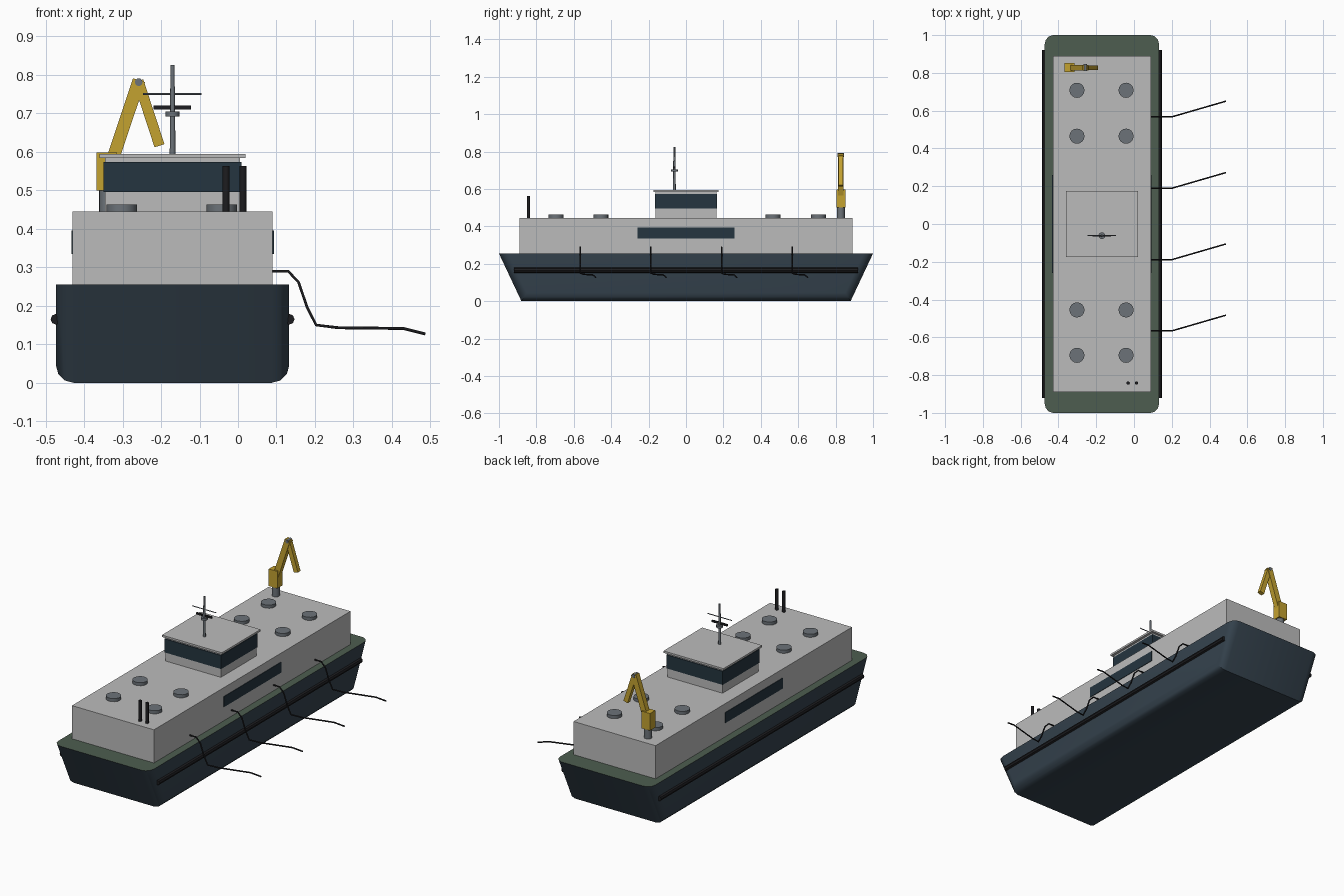
import bpy, bmesh, math
from mathutils import Vector

if "Cube" in bpy.data.objects:
    bpy.data.objects.remove(bpy.data.objects["Cube"])

CX = -0.17  # centreline of the vessel


def material(name, rgb):
    m = bpy.data.materials.new(name)
    m.diffuse_color = (*rgb, 1)
    m.use_nodes = True
    m.node_tree.nodes["Principled BSDF"].inputs["Base Color"].default_value = m.diffuse_color
    return m


HULL = material("hull_paint", (0.035, 0.055, 0.075))
DECK = material("deck_green", (0.075, 0.11, 0.08))
WALL = material("wall_grey", (0.5, 0.5, 0.5))
GLASS = material("dark_glass", (0.018, 0.035, 0.05))
STEEL = material("steel", (0.15, 0.17, 0.19))
BLACK = material("black", (0.012, 0.012, 0.014))
YELLOW = material("crane_yellow", (0.55, 0.36, 0.03))


def finish(name, bm, mat):
    bmesh.ops.recalc_face_normals(bm, faces=bm.faces)
    me = bpy.data.meshes.new(name)
    bm.to_mesh(me)
    bm.free()
    ob = bpy.data.objects.new(name, me)
    bpy.context.collection.objects.link(ob)
    me.materials.append(mat)
    return ob


def smooth(ob, angle=35):
    bpy.ops.object.select_all(action='DESELECT')
    ob.select_set(True)
    bpy.context.view_layer.objects.active = ob
    bpy.ops.object.shade_smooth_by_angle(angle=math.radians(angle))


def box(name, x, y, z, mat):
    """Box from (min, max) ranges."""
    bm = bmesh.new()
    bmesh.ops.create_cube(bm, size=1)
    for v in bm.verts:
        v.co = Vector([(r[0] + r[1]) / 2 + c * (r[1] - r[0]) for c, r in zip(v.co, (x, y, z))])
    return finish(name, bm, mat)


def rod(name, a, b, r, mat, sides=16, r2=None):
    """Cylinder or cone between two points."""
    a, b = Vector(a), Vector(b)
    bm = bmesh.new()
    bmesh.ops.create_cone(bm, cap_ends=True, segments=sides, radius1=r,
                          radius2=r if r2 is None else r2, depth=(b - a).length)
    ob = finish(name, bm, mat)
    ob.location = (a + b) / 2
    ob.rotation_euler = (b - a).to_track_quat('Z', 'Y').to_euler()
    smooth(ob)
    return ob


def beam(name, a, b, width, y, mat):
    """Square beam in the XZ plane between two (x, z) points."""
    d = (Vector(b) - Vector(a))
    n = Vector((-d.y, d.x)).normalized() * width / 2
    bm = bmesh.new()
    corners = [Vector(a) - n, Vector(b) - n, Vector(b) + n, Vector(a) + n]
    rings = [[bm.verts.new((c.x, yy, c.y)) for c in corners] for yy in y]
    bm.faces.new(rings[0])
    bm.faces.new(rings[1])
    for i in range(4):
        j = (i + 1) % 4
        bm.faces.new((rings[0][i], rings[0][j], rings[1][j], rings[1][i]))
    return finish(name, bm, mat)


# Hull: raked ends, rounded corners and bilges
bm = bmesh.new()
bmesh.ops.create_cube(bm, size=1)
for v in bm.verts:
    top = v.co.z > 0
    v.co = (CX + v.co.x * 0.606, v.co.y * (2.0 if top else 1.76), 0.255 if top else 0)
edges = []
for e in bm.edges:
    p, q = e.verts[0].co, e.verts[1].co
    upright = abs(p.z - q.z) > 0.1
    bilge = p.z < 0.01 and q.z < 0.01 and abs(p.y - q.y) > 0.1
    if upright or bilge:
        edges.append(e)
bmesh.ops.bevel(bm, geom=edges, offset=0.045, segments=3, profile=0.5, affect='EDGES')
hull = finish("hull", bm, HULL)
hull.data.materials.append(DECK)
smooth(hull)
for p in hull.data.polygons:
    if p.normal.z > 0.9:
        p.material_index = 1

# Rubbing fenders and superstructure window bands on both sides
for s, side in ((-1, "left"), (1, "right")):
    x = CX + s * 0.303
    rod("fender_" + side, (x, -0.92, 0.165), (x, 0.92, 0.165), 0.014, BLACK, 8)
    x = CX + s * 0.26
    box("window_band_" + side, (x - 0.003, x + 0.003), (-0.26, 0.26), (0.335, 0.395), GLASS)

# Long superstructure
box("superstructure", (-0.43, 0.09), (-0.89, 0.89), (0.25, 0.445), WALL)

# Bridge house
box("bridge_walls", (-0.345, 0.005), (-0.162, 0.162), (0.44, 0.586), WALL)
box("bridge_windows", (-0.349, 0.009), (-0.166, 0.166), (0.495, 0.573), GLASS)
box("bridge_roof", (-0.36, 0.02), (-0.175, 0.175), (0.584, 0.595), WALL)

# Mast with platform, radar bar, yard and top pole
my = -0.062
rod("mast_lower", (CX, my, 0.59), (CX, my, 0.77), 0.0075, STEEL, 12, 0.006)
rod("mast_top", (CX, my, 0.765), (CX, my, 0.825), 0.005, STEEL, 12)
rod("mast_platform", (CX, my, 0.692), (CX, my, 0.705), 0.018, STEEL, 12)
box("radar_bar", (-0.22, -0.122), (my - 0.005, my + 0.005), (0.71, 0.72), BLACK)
rod("mast_yard", (-0.247, my, 0.75), (-0.095, my, 0.75), 0.0025, STEEL, 8)

# Roof vents
for x in (-0.302, -0.042):
    for y in (-0.695, -0.455, 0.465, 0.708):
        rod("roof_vent", (x, y, 0.44), (x, y, 0.463), 0.04, STEEL, 16)

# Exhaust pipes
for x in (-0.031, 0.013):
    rod("exhaust_pipe", (x, -0.842, 0.44), (x, -0.842, 0.563), 0.009, BLACK, 12)

# Folding crane
cy = 0.828
rod("crane_pedestal", (-0.34, cy, 0.44), (-0.34, cy, 0.51), 0.021, STEEL)
box("crane_column", (-0.368, -0.314), (cy - 0.024, cy + 0.024), (0.5, 0.598), YELLOW)
beam("crane_lower_boom", (-0.336, 0.55), (-0.257, 0.786), 0.033, (cy - 0.015, cy + 0.015), YELLOW)
beam("crane_jib", (-0.259, 0.784), (-0.204, 0.616), 0.027, (cy - 0.012, cy + 0.012), YELLOW)
rod("crane_pin", (-0.258, cy - 0.018, 0.781), (-0.258, cy + 0.018, 0.781), 0.01, STEEL, 12)

# Mooring hoses draped over the right side
path = [(0.085, 0.29), (0.13, 0.29), (0.157, 0.262), (0.18, 0.195),
        (0.203, 0.15), (0.26, 0.143), (0.43, 0.141), (0.486, 0.127)]
for y0 in (-0.565, -0.188, 0.19, 0.568):
    cu = bpy.data.curves.new("hose", 'CURVE')
    cu.dimensions = '3D'
    cu.bevel_depth = 0.004
    cu.bevel_resolution = 1
    cu.use_fill_caps = True
    sp = cu.splines.new('POLY')
    sp.points.add(len(path) - 1)
    for pt, (x, z) in zip(sp.points, path):
        pt.co = (x, y0 + max(0, x - 0.203) * 0.29, z, 1)
    cu.materials.append(BLACK)
    bpy.context.collection.objects.link(bpy.data.objects.new("hose", cu))
